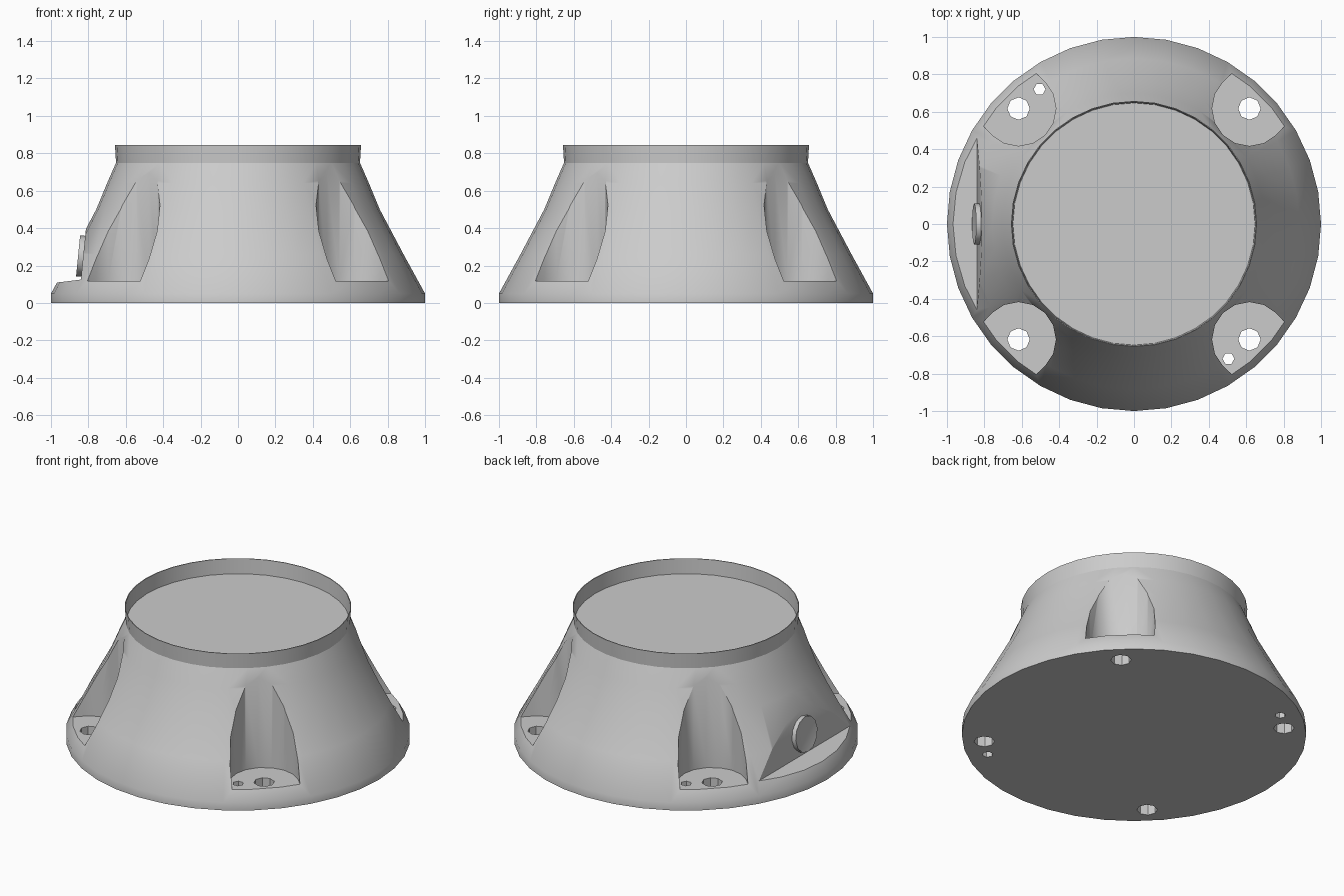
import bpy, bmesh, math
from mathutils import Matrix, Vector

cube = bpy.data.objects.get("Cube")
if cube:
    bpy.data.objects.remove(cube, do_unlink=True)

grey = bpy.data.materials.new("plain grey")
grey.use_nodes = True
colour = (0.6, 0.6, 0.6, 1)
grey.diffuse_color = colour
grey.node_tree.nodes["Principled BSDF"].inputs["Base Color"].default_value = colour

SEGMENTS = 36


def make_object(name, bm):
    bmesh.ops.recalc_face_normals(bm, faces=bm.faces)
    mesh = bpy.data.meshes.new(name)
    bm.to_mesh(mesh)
    bm.free()
    mesh.materials.append(grey)
    obj = bpy.data.objects.new(name, mesh)
    bpy.context.collection.objects.link(obj)
    return obj


def lathe(name, profile, capped):
    """Stack rings of (radius, height) around the z axis."""
    bm = bmesh.new()
    rings = []
    for r, z in profile:
        angles = [math.tau * i / SEGMENTS for i in range(SEGMENTS)]
        rings.append([bm.verts.new((r * math.cos(a), r * math.sin(a), z)) for a in angles])
    for low, high in zip(rings, rings[1:]):
        for i in range(SEGMENTS):
            j = (i + 1) % SEGMENTS
            bm.faces.new((low[i], low[j], high[j], high[i]))
    if capped:
        bm.faces.new(rings[0])
        bm.faces.new(rings[-1])
    return make_object(name, bm)


def prism(name, outline, offset):
    """Extrude a closed outline of 3D points along an offset."""
    bm = bmesh.new()
    face = bm.faces.new([bm.verts.new(p) for p in outline])
    new = bmesh.ops.extrude_face_region(bm, geom=[face])["geom"]
    verts = [v for v in new if isinstance(v, bmesh.types.BMVert)]
    bmesh.ops.translate(bm, verts=verts, vec=offset)
    return make_object(name, bm)


def circle(x, y, z, r, sides):
    return [(x + r * math.cos(math.tau * i / sides), y + r * math.sin(math.tau * i / sides), z)
            for i in range(sides)]


def smooth(obj):
    bpy.ops.object.select_all(action='DESELECT')
    obj.select_set(True)
    bpy.context.view_layer.objects.active = obj
    bpy.ops.object.shade_smooth_by_angle(angle=math.radians(32))


# Flared body
body = lathe("flared_body", [(1, 0), (1, 0.05), (0.885, 0.26), (0.758, 0.5),
                             (0.7, 0.64), (0.652, 0.75)], True)

# U-shaped bolt pockets and through holes on the diagonals
cutters = []
for k in range(4):
    a = math.radians(45 + 90 * k)
    turn = Matrix.Rotation(a, 4, 'Z')
    arc = [math.radians(90 + 180 * i / 8) for i in range(9)]
    outline = [(0.873 + 0.2 * math.cos(t), 0.2 * math.sin(t), 0.118) for t in arc]
    outline += [(1.3, -0.2, 0.118), (1.3, 0.2, 0.118)]
    cutters.append(prism("pocket_cutter", [turn @ Vector(p) for p in outline], (0, 0, 0.9)))
    x, y = 0.873 * math.cos(a), 0.873 * math.sin(a)
    cutters.append(prism("bolt_hole_cutter", circle(x, y, -0.1, 0.06, 8), (0, 0, 0.4)))
for s in (-1, 1):
    cutters.append(prism("pin_hole_cutter", circle(0.505 * s, -0.72 * s, -0.1, 0.032, 6), (0, 0, 0.4)))

# Flat recess on one side for the round plug
recess = [(-0.84, -0.7, 0.125), (-0.803, -0.7, 0.5), (-1.2, -0.7, 0.5), (-1.2, -0.7, 0.08)]
cutters.append(prism("recess_cutter", recess, (0, 1.4, 0)))

# Cut the body
bpy.context.view_layer.objects.active = body
for cutter in cutters:
    mod = body.modifiers.new("cut", 'BOOLEAN')
    mod.object = cutter
    mod.operation = 'DIFFERENCE'
    mod.solver = 'EXACT'
    bpy.ops.object.modifier_apply(modifier=mod.name)
    bpy.data.objects.remove(cutter, do_unlink=True)
smooth(body)

# Thin upright rim around the top
rim = lathe("top_rim", [(0.652, 0.745), (0.658, 0.845), (0.653, 0.845), (0.647, 0.745)], False)
smooth(rim)

# Round plug with a slightly sunken centre
bm = bmesh.new()
bmesh.ops.create_cone(bm, cap_ends=True, segments=12, radius1=0.11, radius2=0.11, depth=0.04)
top = max(bm.faces, key=lambda f: f.calc_center_median().z)
bmesh.ops.inset_individual(bm, faces=[top], thickness=0.04)
bmesh.ops.translate(bm, verts=top.verts, vec=(0, 0, -0.008))
normal = Vector((-0.995, 0, 0.098))
tilt = normal.to_track_quat('Z', 'Y').to_matrix().to_4x4()
bmesh.ops.transform(bm, matrix=Matrix.Translation((-0.835, 0, 0.25)) @ tilt, verts=bm.verts)
smooth(make_object("side_plug", bm))
